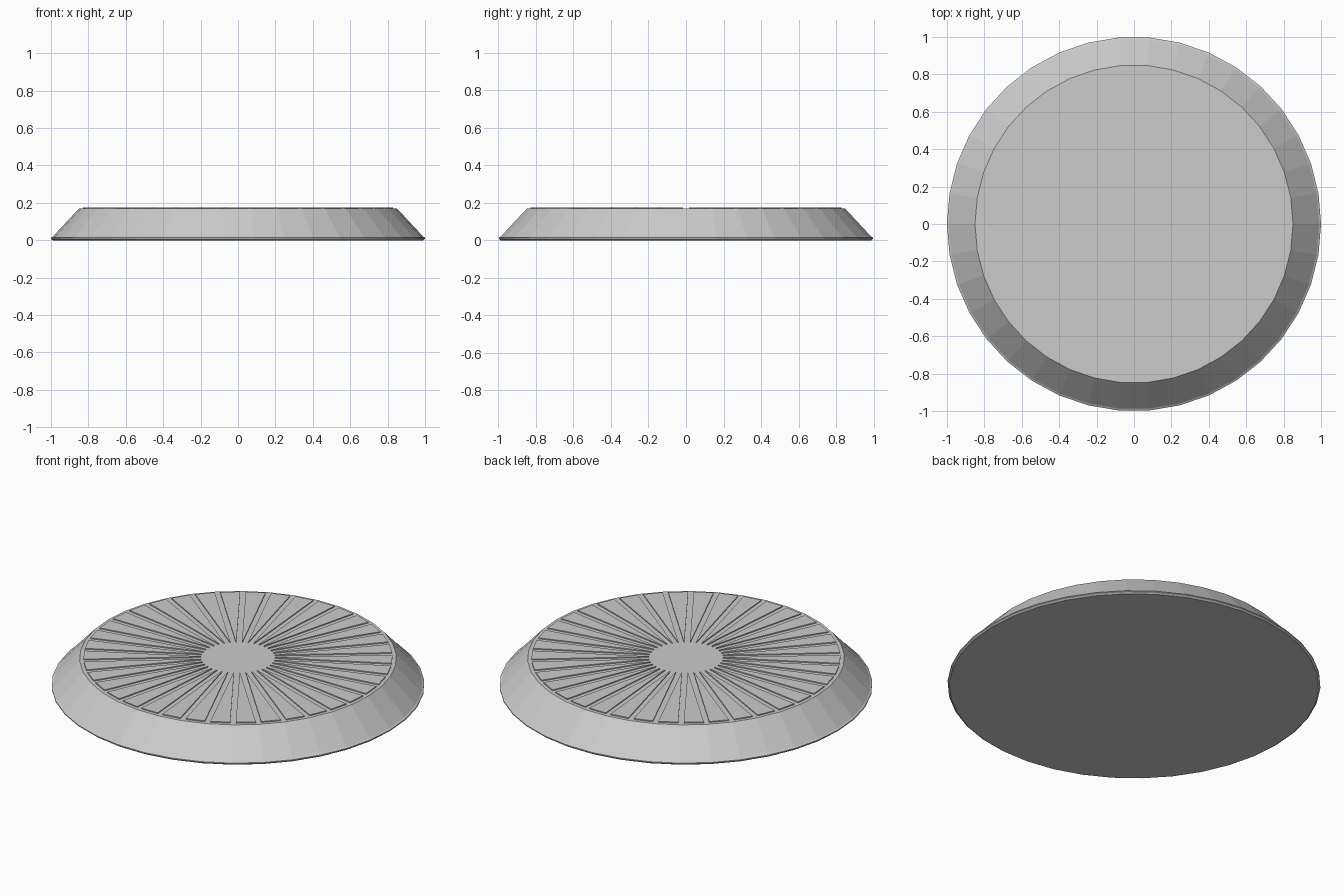
import bpy, bmesh, math

if "Cube" in bpy.data.objects:
    bpy.data.objects.remove(bpy.data.objects["Cube"])

SIDES = 38
STEP = 2 * math.pi / SIDES


def finish(name, bm):
    bmesh.ops.recalc_face_normals(bm, faces=bm.faces)
    mesh = bpy.data.meshes.new(name)
    bm.to_mesh(mesh)
    bm.free()
    obj = bpy.data.objects.new(name, mesh)
    bpy.context.collection.objects.link(obj)
    return obj


def lathe(name, profile):
    bm = bmesh.new()
    rings = [[bm.verts.new((r * math.cos(i * STEP), r * math.sin(i * STEP), z))
              for i in range(SIDES)] for r, z in profile]
    for low, high in zip(rings, rings[1:]):
        for i in range(SIDES):
            j = (i + 1) % SIDES
            bm.faces.new((low[i], low[j], high[j], high[i]))
    bm.faces.new(rings[0][::-1])
    bm.faces.new(rings[-1])
    return finish(name, bm)


# Sloped disc with a thin bevelled foot rim
lathe("disc_body", [(0.99, 0.0), (1.0, 0.008), (1.0, 0.014), (0.99, 0.02),
                    (0.85, 0.17)])

# Thin raised wedges, separated by constant-width radial channels
R_IN, R_OUT, GAP = 0.2, 0.83, 0.03
Z_LOW, Z_TOP = 0.168, 0.176
bm = bmesh.new()
for k in range(SIDES):
    mid = (k + 0.5) * STEP
    c, s = math.cos(mid), math.sin(mid)
    outline = []
    for r, sign in ((R_IN, -1), (R_OUT, -1), (R_OUT, 1), (R_IN, 1)):
        half = r * math.sin(STEP / 2) - GAP / 2
        u, v = r * math.cos(STEP / 2), sign * half
        outline.append((u * c - v * s, u * s + v * c))
    low = [bm.verts.new((x, y, Z_LOW)) for x, y in outline]
    top = [bm.verts.new((x, y, Z_TOP)) for x, y in outline]
    bm.faces.new(low[::-1])
    bm.faces.new(top)
    for i in range(4):
        j = (i + 1) % 4
        bm.faces.new((low[i], low[j], top[j], top[i]))
finish("radial_wedges", bm)
